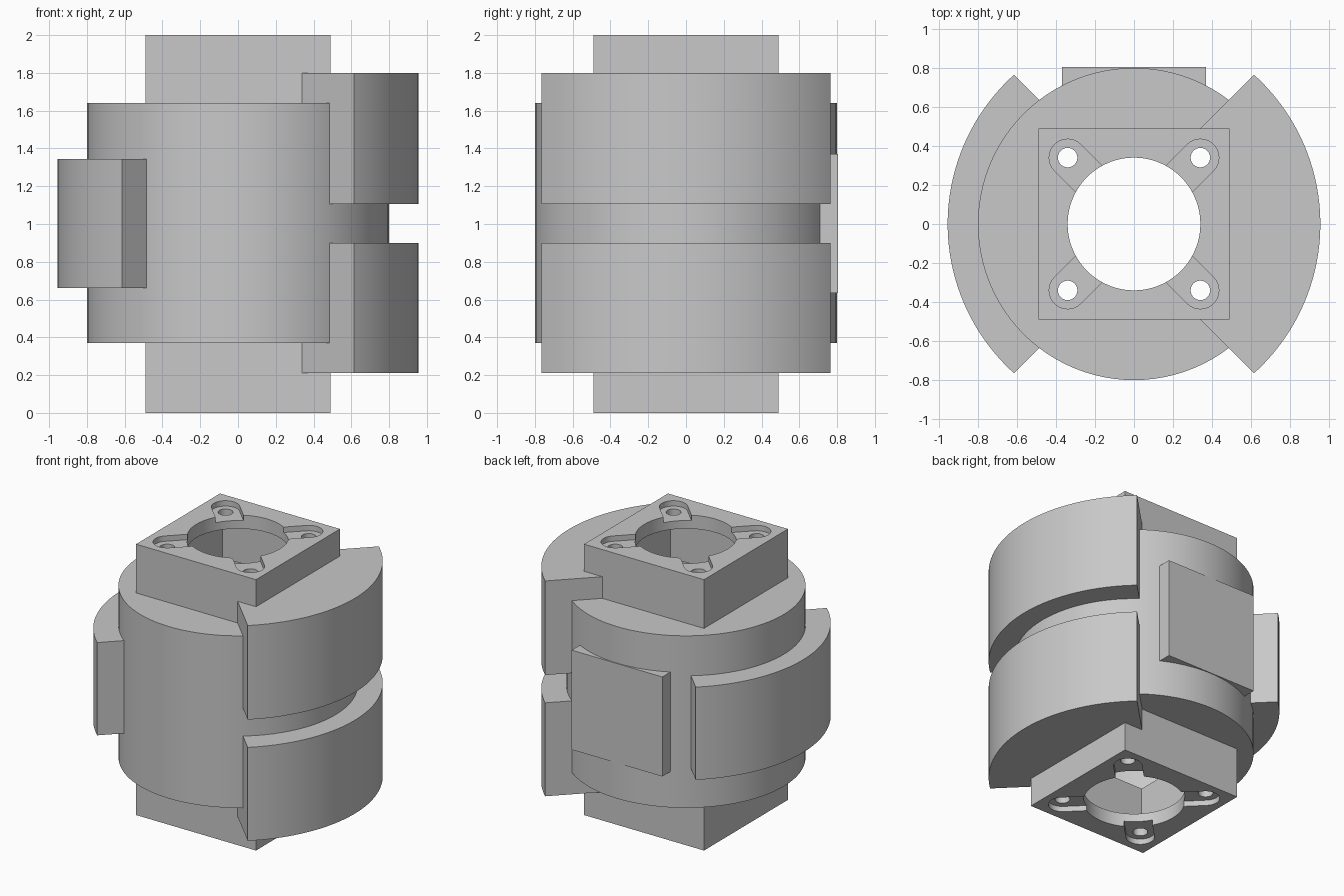
import bpy, bmesh, math

if "Cube" in bpy.data.objects:
    bpy.data.objects.remove(bpy.data.objects["Cube"])

grey = bpy.data.materials.new("light grey")
grey.diffuse_color = (0.58, 0.58, 0.58, 1)
grey.use_nodes = True
grey.node_tree.nodes["Principled BSDF"].inputs["Base Color"].default_value = grey.diffuse_color


def prism(name, pts, z0, z1):
    """Extrude a flat outline from z0 up to z1."""
    bm = bmesh.new()
    face = bm.faces.new([bm.verts.new((x, y, z0)) for x, y in pts])
    up = bmesh.ops.extrude_face_region(bm, geom=[face])["geom"]
    bmesh.ops.translate(bm, vec=(0, 0, z1 - z0),
                        verts=[v for v in up if isinstance(v, bmesh.types.BMVert)])
    bmesh.ops.recalc_face_normals(bm, faces=bm.faces)
    mesh = bpy.data.meshes.new(name)
    bm.to_mesh(mesh)
    bm.free()
    mesh.materials.append(grey)
    ob = bpy.data.objects.new(name, mesh)
    bpy.context.collection.objects.link(ob)
    return ob


def arc(r, a0=0, a1=360, n=96, cx=0, cy=0):
    steps = n if a1 - a0 == 360 else n + 1
    angles = [math.radians(a0 + (a1 - a0) * i / n) for i in range(steps)]
    return [(cx + r * math.cos(a), cy + r * math.sin(a)) for a in angles]


def rect(x0, x1, y0, y1):
    return [(x0, y0), (x1, y0), (x1, y1), (x0, y1)]


def cut(ob, *cutters):
    """Subtract the cutters, then throw them away."""
    bpy.context.view_layer.objects.active = ob
    for c in cutters:
        c.hide_render = True
        mod = ob.modifiers.new("cut", 'BOOLEAN')
        mod.operation, mod.solver, mod.object = 'DIFFERENCE', 'EXACT', c
        bpy.ops.object.modifier_apply(modifier=mod.name)
        bpy.data.objects.remove(c)


def smooth(ob):
    bpy.ops.object.select_all(action='DESELECT')
    ob.select_set(True)
    bpy.context.view_layer.objects.active = ob
    bpy.ops.object.shade_smooth_by_angle(angle=math.radians(30))


R, HALF, INNER = 0.80, 0.49, 0.42
Z0, Z1 = 0.37, 1.64
inner_square = rect(-INNER, INNER, -INNER, INNER)
outer_square = rect(-HALF, HALF, -HALF, HALF)

# Hollow drum, open to the square necks
drum = prism("drum", arc(R), Z0, Z1)
cut(drum, prism("drum_cavity", arc(R - 0.07), Z0 + 0.07, Z1 - 0.07),
    prism("neck_opening", inner_square, 0, 2))
smooth(drum)

# Square necks with a round bore and four keyhole recesses in the end plate
for name, z0, z1, end, sign in (("top_neck", Z1, 2.0, 2.0, 1),
                                ("bottom_neck", 0.0, Z0, 0.0, -1)):
    neck = prism(name, outer_square, z0, z1)
    plate = end - sign * 0.10
    far = end - sign * 0.50
    tools = [prism("neck_cavity", inner_square, min(plate, far), max(plate, far)),
             prism("bore", arc(0.34), end - 0.2, end + 0.2)]
    for a in (45, 135, 225, 315):
        t = math.radians(a)
        d = 0.34 * math.sqrt(2)
        cx, cy = d * math.cos(t), d * math.sin(t)
        # Rounded outer end, straight sides running into the bore
        slot = arc(0.095, a - 90, a + 90, 16, cx, cy)
        slot += [(x - 0.25 * math.cos(t), y - 0.25 * math.sin(t))
                 for x, y in (slot[-1], slot[0])]
        tools.append(prism("slot", slot, end - 0.04, end + 0.04))
        tools.append(prism("screw_hole", arc(0.05, n=24, cx=cx, cy=cy),
                           end - 0.2, end + 0.2))
    cut(neck, *tools)
    smooth(neck)

# Raised side pads: two on the right, one on the left
spread = math.degrees(math.atan2(0.765, 0.69))
outline = arc(1.03, -spread, spread, 48, -0.075) + [(0.34, 0.49), (0.34, -0.49)]
for name, side, z0, z1 in (("right_upper_pad", 1, 1.105, 1.80),
                           ("right_lower_pad", 1, 0.21, 0.90),
                           ("left_pad", -1, 0.66, 1.345)):
    pad = prism(name, [(side * x, y) for x, y in outline], z0, z1)
    cut(pad, prism("drum_space", arc(R), Z0, Z1),
        prism("neck_space", outer_square, -0.1, 2.1))
    smooth(pad)

# Flat plate on the back of the drum
prism("back_plate", rect(-0.37, 0.37, 0.70, 0.805), 0.635, 1.37)
